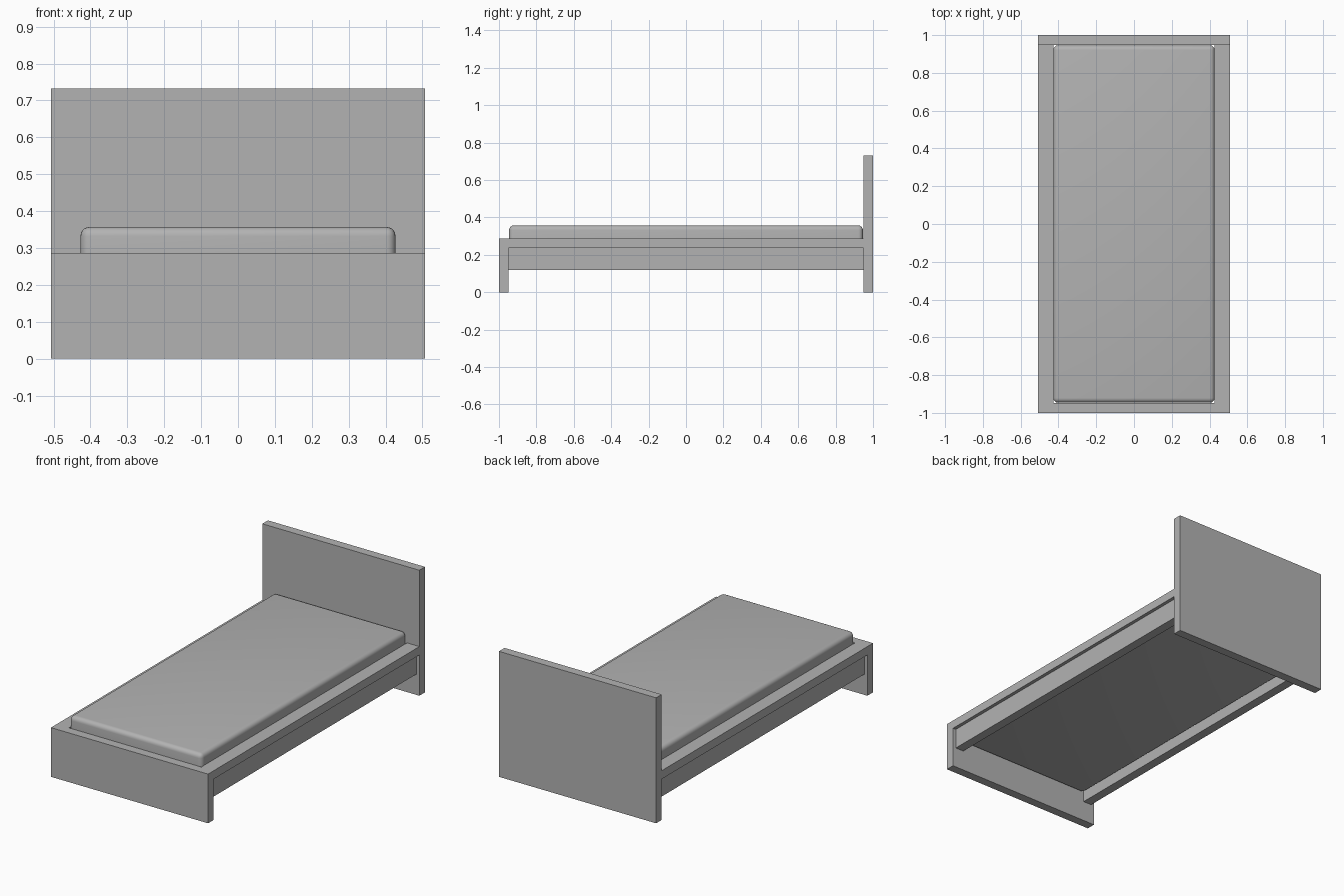
import bpy
import bmesh
from mathutils import Vector

cube = bpy.data.objects.get("Cube")
if cube:
    bpy.data.objects.remove(cube, do_unlink=True)

GREY = (0.45, 0.45, 0.45, 1.0)
grey = bpy.data.materials.new("plain grey")
grey.use_nodes = True
grey.diffuse_color = GREY
grey.node_tree.nodes["Principled BSDF"].inputs["Base Color"].default_value = GREY


def box(name, low, high):
    """Axis-aligned box between two opposite corners."""
    low, high = Vector(low), Vector(high)
    bm = bmesh.new()
    bmesh.ops.create_cube(bm, size=1)
    for v in bm.verts:
        v.co = (low + high) / 2 + v.co * (high - low)
    mesh = bpy.data.meshes.new(name)
    bm.to_mesh(mesh)
    bm.free()
    mesh.materials.append(grey)
    obj = bpy.data.objects.new(name, mesh)
    bpy.context.collection.objects.link(obj)
    return obj


W = 0.507       # half width of the frame
IN = 0.948      # inner faces of the end boards
DECK = 0.287    # top of the frame
MAT = 0.427     # half width of the mattress

# End boards
box("headboard", (-W, IN, 0), (W, 1, 0.732))
box("footboard", (-W, -1, 0), (W, -IN, DECK))

# Side ledges flush with the boards, and recessed rails below them
for side, name in ((-1, "right"), (1, "left")):
    def span(a, b):
        return sorted((side * a, side * b))
    x0, x1 = span(MAT, W)
    box(name + "_ledge", (x0, -IN, 0.238), (x1, IN, DECK))
    x0, x1 = span(0.433, 0.487)
    box(name + "_rail", (x0, -IN, 0.12), (x1, IN, 0.238))

# Mattress sunk into the frame, with rounded edges
mattress = box("mattress", (-MAT, -0.946, 0.167), (MAT, 0.946, 0.357))
bevel = mattress.modifiers.new("rounded edges", "BEVEL")
bevel.width = 0.025
bevel.segments = 5
bpy.ops.object.select_all(action="DESELECT")
mattress.select_set(True)
bpy.context.view_layer.objects.active = mattress
bpy.ops.object.modifier_apply(modifier=bevel.name)
bpy.ops.object.shade_smooth_by_angle(angle=0.6)
